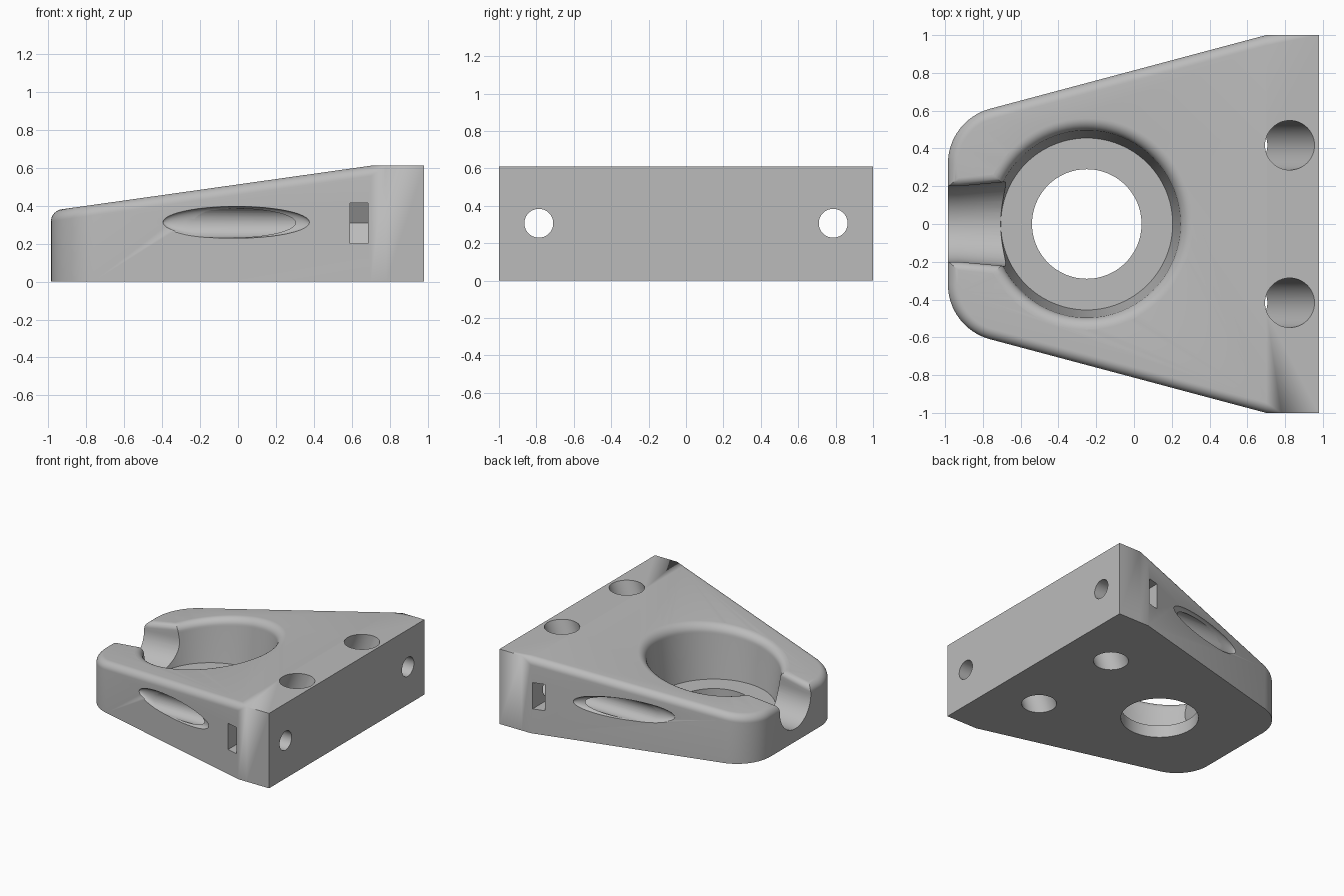
import bpy, bmesh, math
from mathutils import Vector

cube = bpy.data.objects.get("Cube")
if cube:
    bpy.data.objects.remove(cube, do_unlink=True)

SLOPE, RIDGE_X, HEIGHT = 0.141, 0.70, 0.61
MID_Z = 0.307


def top_z(x):
    return HEIGHT - SLOPE * max(0, RIDGE_X - x)


def loft(name, rings, caps=None):
    """Skin a stack of closed rings; caps lists index groups for the last ring."""
    bm = bmesh.new()
    rows = [[bm.verts.new(p) for p in ring] for ring in rings]
    n = len(rows[0])
    for a, b in zip(rows, rows[1:]):
        for i in range(n):
            j = (i + 1) % n
            bm.faces.new((a[i], a[j], b[j], b[i]))
    bm.faces.new(rows[0][::-1])
    for group in caps or [range(n)]:
        bm.faces.new([rows[-1][i] for i in group])
    bmesh.ops.remove_doubles(bm, verts=bm.verts, dist=1e-5)
    bmesh.ops.dissolve_degenerate(bm, edges=bm.edges, dist=1e-5)
    bmesh.ops.recalc_face_normals(bm, faces=bm.faces)
    mesh = bpy.data.meshes.new(name)
    bm.to_mesh(mesh)
    bm.free()
    obj = bpy.data.objects.new(name, mesh)
    bpy.context.collection.objects.link(obj)
    return obj


def circle(r, n=64):
    return [(r * math.cos(2 * math.pi * i / n), r * math.sin(2 * math.pi * i / n))
            for i in range(n)]


# Outline of the wedge: (point, inward direction, fillet factor), +y half then mirrored
corner = Vector((-0.685, 0.32))
half = [(Vector((0.98, 1)), Vector((0, 0)), 0), (Vector((0.78, 1)), Vector((0, 0)), 0),
        (Vector((RIDGE_X, 1)), Vector((0.26, -0.966)), 1)]
for i in range(17):
    a = math.radians(105 + 75 * i / 16)
    d = Vector((math.cos(a), math.sin(a)))
    half.append((corner + 0.3 * d, -d, 1))
half[2] = (half[2][0], Vector((0, -1)), 1)
flip = lambda v: Vector((v.x, -v.y))
outline = half + [(flip(p), flip(d), f) for p, d, f in reversed(half)]

# Body with a rounded upper rim
rim = 0.055
rings = [[(p.x, p.y, 0) for p, d, f in outline]]
for k in range(9):
    t = math.pi / 2 * k / 8
    ring = []
    for p, d, f in outline:
        q = p + d * rim * (1 - math.cos(t))
        ring.append((q.x, q.y, top_z(q.x) - f * rim * (1 - math.sin(t))))
    rings.append(ring)
n = len(outline)
body = loft("wedge_bracket", rings,
            [[0, 1, 2, n - 3, n - 2, n - 1], list(range(2, n - 2))])

cutters = []

# Tapered round recess with a soft lip that follows the sloping top
CX = -0.25
rings = [[(CX + x, y, 0.1) for x, y in circle(0.455, 96)]]
for k in range(9):
    t = math.pi / 2 * k / 8
    r = 0.495 + 0.065 * (1 - math.cos(t))
    rings.append([(CX + x, y, top_z(CX + x) - 0.065 * (1 - math.sin(t)))
                  for x, y in circle(r, 96)])
rings.append([(x, y, 1) for x, y, z in rings[-1]])
cutters.append(loft("recess_cutter", rings))

# Through hole in the recess floor
cutters.append(loft("centre_hole_cutter",
                    [[(CX + x, y, z) for x, y in circle(0.29, 96)] for z in (-0.2, 0.3)]))

# Rounded channel from the narrow end into the recess
rings = []
for x, w in ((-1.1, 0.2), (-0.93, 0.2), (-0.6, 0.23)):
    side = []
    for k in range(17):
        t = math.pi / 2 * k / 16
        side.append((w * math.sin(t), 0.31 - 0.205 * math.cos(t)))
    for k in range(9):
        t = math.pi / 2 * k / 8
        side.append((w + 0.045 * (1 - math.cos(t)), top_z(x) - 0.045 * (1 - math.sin(t))))
    side.append((w + 0.045, 1))
    profile = side + [(-y, z) for y, z in reversed(side[1:])]
    rings.append([(x, y, z) for y, z in profile])
cutters.append(loft("channel_cutter", rings))

for s, tag in ((1, "back"), (-1, "front")):
    # Slanted mounting hole, entering by the wide end and leaving under the recess
    lean = 0.25 / HEIGHT
    cutters.append(loft(tag + "_mount_cutter",
                        [[(0.575 + lean * z + x, s * 0.417 + y, z) for x, y in circle(0.131)]
                         for z in (-0.2, 0.9)]))
    # Long bolt hole running out through the slanted side
    cutters.append(loft(tag + "_bolt_cutter",
                        [[(x, s * 0.787 + u, MID_Z + v) for u, v in circle(0.077)]
                         for x in (-0.7, 1.2)]))
    # Softened exit of the bolt hole
    bpy.ops.mesh.primitive_uv_sphere_add(segments=48, ring_count=24,
                                         location=(-0.01, s * 0.812, MID_Z + 0.005),
                                         rotation=(0, 0, s * math.atan(0.267)))
    lens = bpy.context.object
    lens.name = tag + "_exit_cutter"
    lens.scale = (0.4, 0.05, 0.084)
    cutters.append(lens)
    # Nut slot with a pointed inner end
    nut = [(1.2, -0.107), (1.2, 0.107), (0.725, 0.107), (0.663, 0), (0.725, -0.107)]
    cutters.append(loft(tag + "_nut_cutter",
                        [[(x, s * y, MID_Z + z) for y, z in nut] for x in (0.59, 0.685)]))

# Cut everything, then drop the cutters
bpy.context.view_layer.objects.active = body
for c in cutters:
    c.hide_render = True
    mod = body.modifiers.new(c.name, 'BOOLEAN')
    mod.operation, mod.solver, mod.object = 'DIFFERENCE', 'EXACT', c
    bpy.ops.object.modifier_apply(modifier=mod.name)
for c in cutters:
    bpy.data.objects.remove(c, do_unlink=True)

# Single grey finish
grey = bpy.data.materials.new("plain_grey")
grey.use_nodes = True
grey.diffuse_color = (0.5, 0.5, 0.5, 1)
grey.node_tree.nodes["Principled BSDF"].inputs["Base Color"].default_value = (0.5, 0.5, 0.5, 1)
body.data.materials.clear()
body.data.materials.append(grey)
for poly in body.data.polygons:
    poly.material_index = 0

bpy.ops.object.select_all(action='DESELECT')
body.select_set(True)
bpy.ops.object.shade_smooth_by_angle(angle=math.radians(30))
